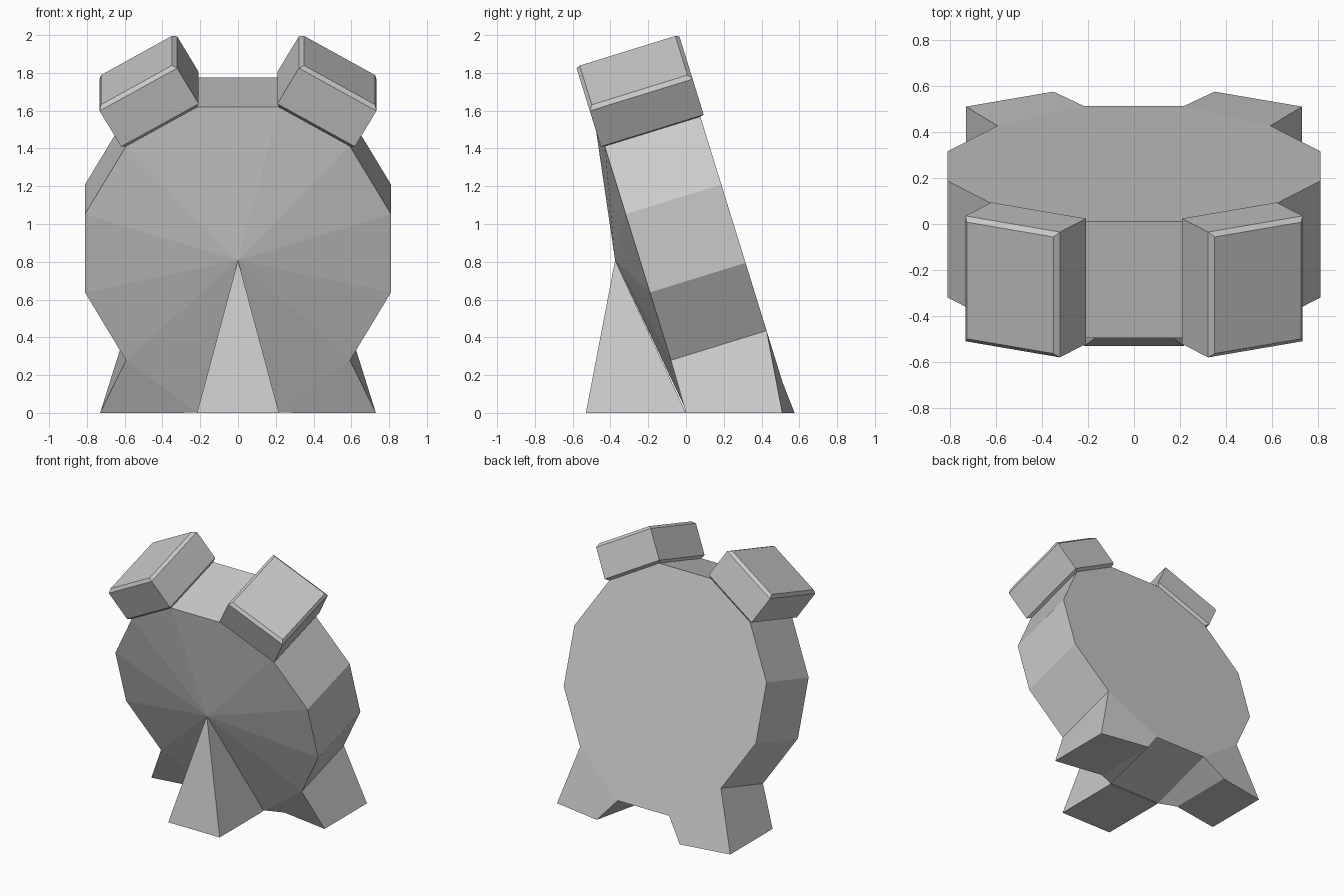
import bpy
import bmesh
from math import cos, sin, radians
from mathutils import Vector

cube = bpy.data.objects.get("Cube")
if cube:
    bpy.data.objects.remove(cube, do_unlink=True)

grey = bpy.data.materials.new("plain_grey")
grey.use_nodes = True
GREY = (0.59, 0.59, 0.59, 1)
grey.diffuse_color = GREY
grey.node_tree.nodes["Principled BSDF"].inputs["Base Color"].default_value = GREY

# Drum frame: u across, v up the tilted face, w from front to back
TILT = radians(17.2)
CENTRE = Vector((0, -0.255, 0.845))
V = Vector((0, -sin(TILT), cos(TILT)))
W = Vector((0, cos(TILT), sin(TILT)))
APOTHEM, DEPTH, SIDES = 0.81, 0.53, 12
HALF_SIDE = 0.217
FOOT_V = -0.883


def place(u, v, w):
    return CENTRE + Vector((u, 0, 0)) + V * v + W * w


def loft(name, rings, start_tip=None):
    """Skin a list of equal rings; close the start with a fan or a cap."""
    bm = bmesh.new()
    rows = [[bm.verts.new(p) for p in ring] for ring in rings]
    n = len(rows[0])
    for a, b in zip(rows, rows[1:]):
        for i in range(n):
            j = (i + 1) % n
            bm.faces.new((a[i], a[j], b[j], b[i]))
    if start_tip is None:
        bm.faces.new(rows[0])
    else:
        tip = bm.verts.new(start_tip)
        for i in range(n):
            bm.faces.new((tip, rows[0][i], rows[0][(i + 1) % n]))
    bm.faces.new(rows[-1])
    bmesh.ops.recalc_face_normals(bm, faces=bm.faces)
    mesh = bpy.data.meshes.new(name)
    bm.to_mesh(mesh)
    bm.free()
    mesh.materials.append(grey)
    obj = bpy.data.objects.new(name, mesh)
    bpy.context.collection.objects.link(obj)
    return obj


# Tilted drum with a shallow pointed front; its lowest edge reaches the ground
radius = APOTHEM / cos(radians(15))
outline = []
for i in range(SIDES):
    angle = radians(15 + 30 * i)
    u, v = radius * cos(angle), radius * sin(angle)
    outline.append((u, FOOT_V if v < -0.8 else v))
tip = place(0, 0, -0.126)
loft("drum", [[place(u, v, w) for u, v in outline] for w in (0, DEPTH)], tip)

# Front leg: pyramid rising to the point of the drum
leg_base = [Vector((x, y, 0)) for x, y in
            ((-HALF_SIDE, -0.53), (HALF_SIDE, -0.53), (HALF_SIDE, 0), (-HALF_SIDE, 0))]
loft("front_leg", [leg_base], tip)

corner_u, corner_v = radius * cos(radians(45)), -radius * sin(radians(45))
for side, label in ((1, "left"), (-1, "right")):
    # Back foot: drum side carried down and outward to the ground
    top = [place(side * u, v, w) for u, v, w in
           ((corner_u, corner_v, 0), (HALF_SIDE, FOOT_V, 0),
            (HALF_SIDE, FOOT_V, DEPTH), (corner_u, corner_v, DEPTH))]
    ground = [Vector((side * x, y, 0)) for x, y in
              ((0.73, 0), (0.35, 0.06), (0.35, 0.575), (0.73, 0.51))]
    loft(label + "_back_foot", [top, ground])

    # Bell: chamfered block on the upper side of the drum
    rings = []
    for r, grow in ((0.81, 0), (0.827, 0.02), (1.055, 0.02), (1.076, 0)):
        h = HALF_SIDE + grow
        ring = []
        for t, w in ((-h, -grow), (h, -grow), (h, DEPTH + grow), (-h, DEPTH + grow)):
            u = r * cos(radians(60)) + t * sin(radians(60))
            v = r * sin(radians(60)) - t * cos(radians(60))
            ring.append(place(side * u, v, w))
        rings.append(ring)
    loft(label + "_bell", rings)
